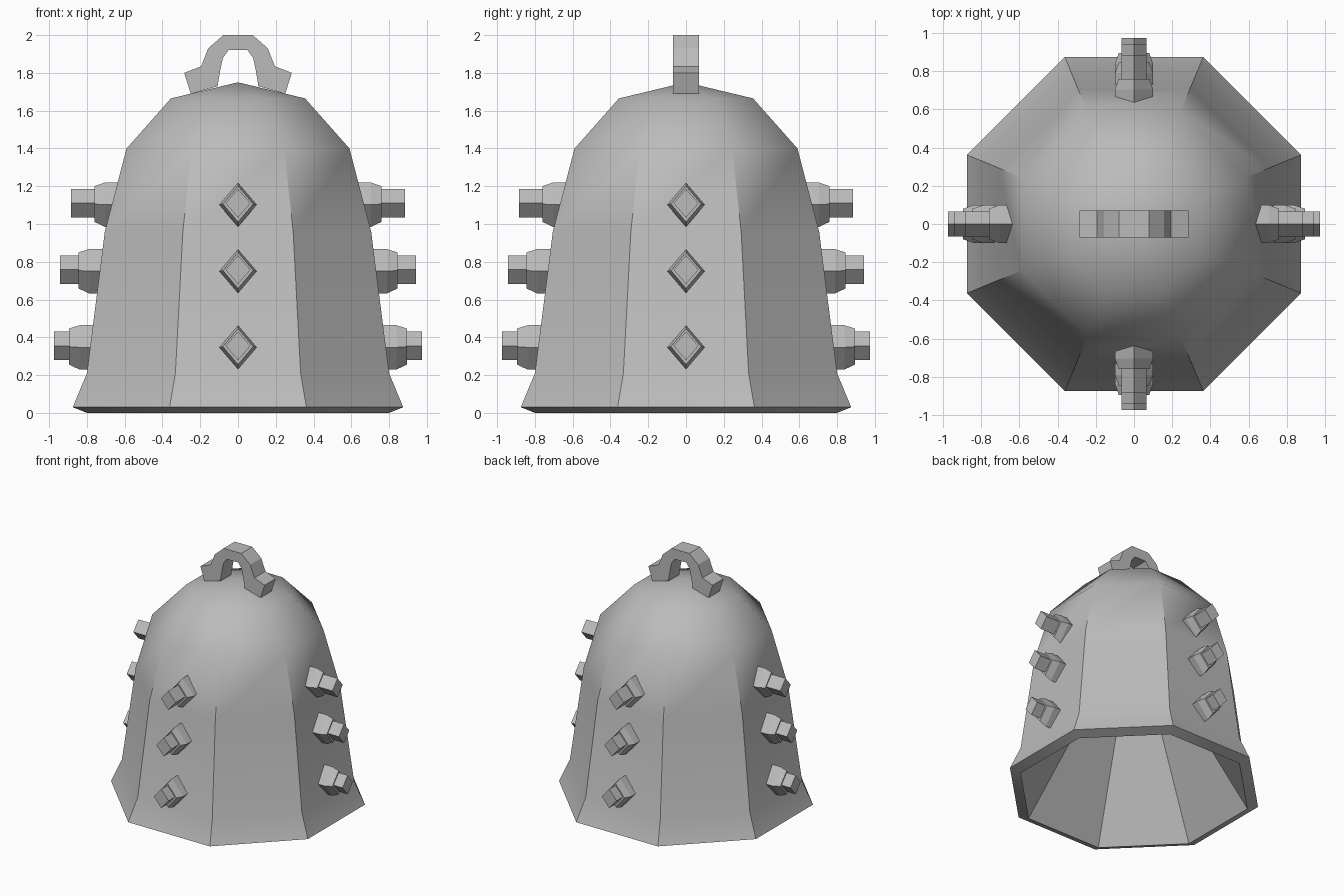
import bpy, bmesh, math
from mathutils import Matrix, Vector

cube = bpy.data.objects.get("Cube")
if cube:
    bpy.data.objects.remove(cube, do_unlink=True)

# One plain metal colour
GREY = (0.5, 0.5, 0.5, 1)
metal = bpy.data.materials.new("grey_metal")
metal.use_nodes = True
metal.diffuse_color = GREY
metal.node_tree.nodes["Principled BSDF"].inputs["Base Color"].default_value = GREY


def finish(name, bm, angle=None):
    bmesh.ops.recalc_face_normals(bm, faces=bm.faces)
    mesh = bpy.data.meshes.new(name)
    bm.to_mesh(mesh)
    bm.free()
    mesh.materials.append(metal)
    obj = bpy.data.objects.new(name, mesh)
    bpy.context.collection.objects.link(obj)
    if angle:
        bpy.ops.object.select_all(action='DESELECT')
        obj.select_set(True)
        bpy.context.view_layer.objects.active = obj
        bpy.ops.object.shade_smooth_by_angle(angle=math.radians(angle))
    return obj


def bridge(bm, a, b):
    """Join two rings; a ring of one vertex is a pole."""
    n = max(len(a), len(b))
    for i in range(n):
        j = (i + 1) % n
        if len(a) == 1:
            bm.faces.new((a[0], b[i], b[j]))
        elif len(b) == 1:
            bm.faces.new((a[i], a[j], b[0]))
        else:
            bm.faces.new((a[i], a[j], b[j], b[i]))


# Bell: octagonal shell, from the inner peak round the rim to the crown
profile = [(0, 1.4), (0.8, 0), (0.875, 0.03), (0.8, 0.21), (0.705, 0.96),
           (0.59, 1.4), (0.355, 1.665), (0, 1.75)]
bm = bmesh.new()
rings = []
for apothem, z in profile:
    radius = apothem / math.cos(math.pi / 8)
    angles = [math.pi / 8 + k * math.pi / 4 for k in range(8)] if apothem else [0]
    rings.append([bm.verts.new((radius * math.cos(a), radius * math.sin(a), z))
                  for a in angles])
for a, b in zip(rings, rings[1:]):
    bridge(bm, a, b)
finish("bell_body", bm, 35)

# Hanging loop: half outline mirrored, extruded through its thickness
outer = [(0.25, 1.69), (0.285, 1.8), (0.195, 1.835), (0.158, 1.93), (0.078, 2)]
inner = [(0.105, 1.73), (0.105, 1.75), (0.095, 1.81), (0.08, 1.88), (0.05, 1.92)]
bm = bmesh.new()
sections = []
for side in (1, -1):
    half = [[bm.verts.new((side * x, y, z))
             for (x, z), y in ((o, -0.07), (o, 0.07), (i, 0.07), (i, -0.07))]
            for o, i in zip(outer, inner)]
    sections += half if side == 1 else half[::-1]
for a, b in zip(sections, sections[1:]):
    bridge(bm, a, b)
for end in (sections[0], sections[-1]):
    bm.faces.new(end)
finish("hanging_loop", bm)


# Studs: diamond collar tapering to a diamond peg
def stud(name, z, tip, collar, turn):
    bm = bmesh.new()
    steps = [(collar - 0.14, 0.1, 0.117, 0), (collar, 0.1, 0.117, 0),
             (collar + 0.055, 0.08, 0.095, 0.004),
             (collar + 0.055, 0.066, 0.076, 0.008), (tip, 0.066, 0.076, 0.008)]
    rings = [[bm.verts.new((r, w * c, z + lift + h * s))
              for c, s in ((1, 0), (0, 1), (-1, 0), (0, -1))]
             for r, w, h, lift in steps]
    for a, b in zip(rings, rings[1:]):
        bridge(bm, a, b)
    bm.faces.new(rings[0])
    bm.faces.new(rings[-1])
    bmesh.ops.rotate(bm, cent=Vector(), matrix=Matrix.Rotation(turn, 3, 'Z'),
                     verts=bm.verts)
    finish(name, bm)


for k, side in enumerate(("left", "back", "right", "front")):
    for row, z, tip, collar in (("upper", 1.102, 0.885, 0.705),
                                ("middle", 0.75, 0.943, 0.79),
                                ("lower", 0.347, 0.975, 0.84)):
        stud(f"{side}_{row}_stud", z, tip, collar, k * math.pi / 2)
